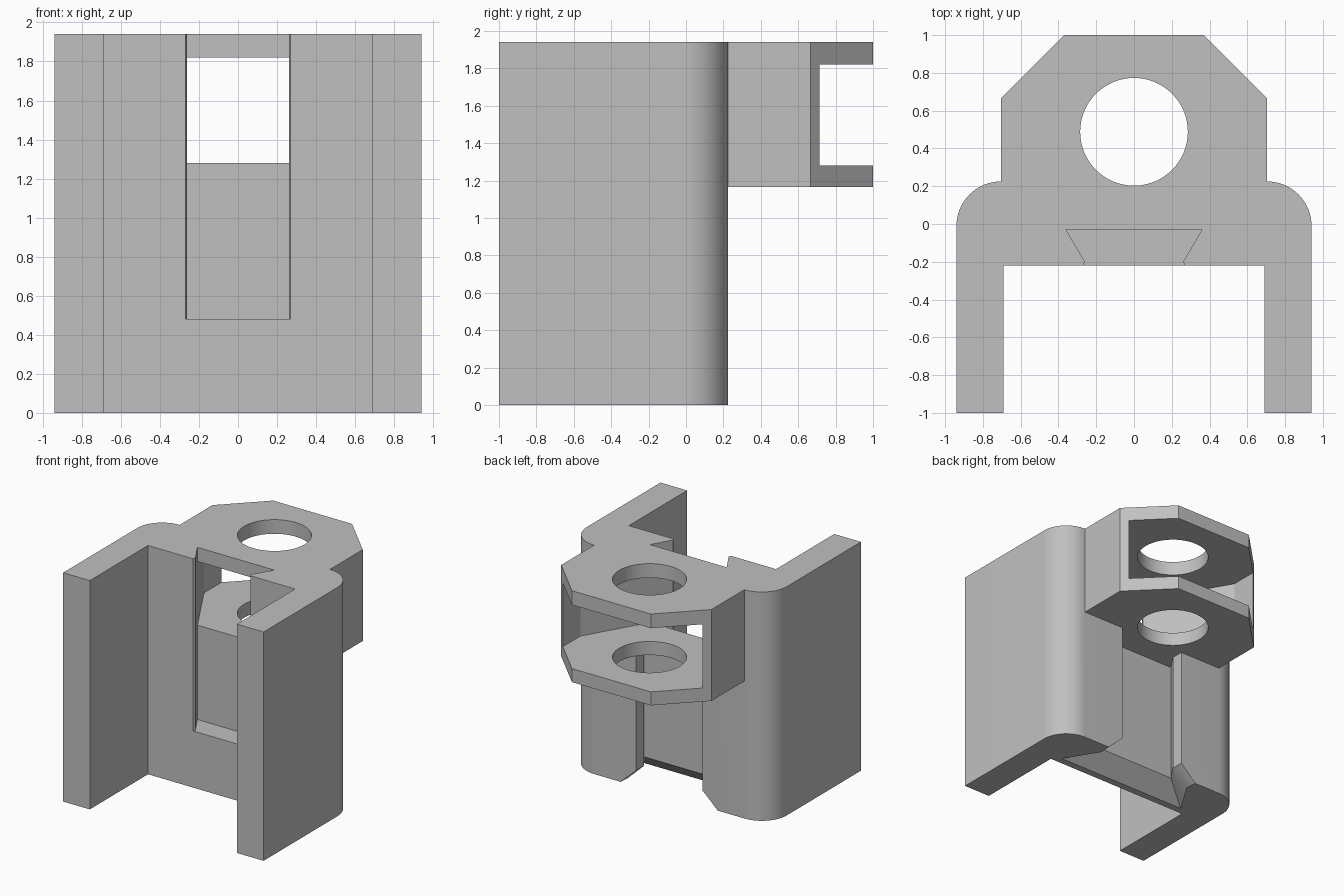
import bpy, bmesh, math

cube = bpy.data.objects.get("Cube")
if cube:
    bpy.data.objects.remove(cube, do_unlink=True)

HEIGHT = 1.94
LUG_Z = 1.165

grey = bpy.data.materials.new("plain grey")
grey.use_nodes = True
colour = (0.53, 0.53, 0.53, 1)
grey.diffuse_color = colour
grey.node_tree.nodes["Principled BSDF"].inputs["Base Color"].default_value = colour


def mirrored(half):
    """Close a right-hand half outline with its mirror image."""
    return half + [(-x, y) for x, y in reversed(half)]


def loft(name, sections):
    """Solid through matching outlines, given as (z, outline) from the bottom up."""
    bm = bmesh.new()
    rings = [[bm.verts.new((x, y, z)) for x, y in pts] for z, pts in sections]
    count = len(rings[0])
    for low, high in zip(rings, rings[1:]):
        for i in range(count):
            j = (i + 1) % count
            bm.faces.new((low[i], low[j], high[j], high[i]))
    bm.faces.new(rings[0][::-1])
    bm.faces.new(rings[-1])
    bmesh.ops.recalc_face_normals(bm, faces=bm.faces)
    mesh = bpy.data.meshes.new(name)
    bm.to_mesh(mesh)
    bm.free()
    obj = bpy.data.objects.new(name, mesh)
    bpy.context.collection.objects.link(obj)
    mesh.materials.append(grey)
    return obj


def prism(name, half, z0, z1):
    pts = mirrored(half)
    return loft(name, [(z0, pts), (z1, pts)])


def combine(target, tool, operation):
    mod = target.modifiers.new(tool.name, 'BOOLEAN')
    mod.operation = operation
    mod.solver = 'EXACT'
    mod.object = tool
    tool.hide_render = True
    bpy.context.view_layer.objects.active = target
    bpy.ops.object.modifier_apply(modifier=mod.name)
    bpy.data.objects.remove(tool, do_unlink=True)


# Channel-shaped body with rounded back corners
radius = 0.235
corner = [(0.705 + radius * math.cos(a), -0.01 + radius * math.sin(a))
          for a in (math.radians(90 * i / 16) for i in range(17))]
body = prism("channel_bracket", [(0.69, -0.22), (0.69, -1), (0.94, -1)] + corner, 0, HEIGHT)

# Dovetail slot in the back, flared at its lower entry
entry = mirrored([(0.625, -0.16), (0.45, 0.125), (0.455, 0.225), (0.455, 0.3)])
slot = mirrored([(0.40, -0.015), (0.31, 0.12), (0.31, 0.225), (0.31, 0.3)])
below = [(x * 1.03, y - 0.02 if y < 0 else y) for x, y in entry]
combine(body, loft("back_slot", [(-0.02, below), (0, entry), (0.135, slot), (LUG_Z, slot)]),
        'DIFFERENCE')

# Chamfered lug at the upper back
combine(body, prism("lug", [(0.705, 0.1), (0.705, 0.665), (0.37, 1)], LUG_Z, HEIGHT), 'UNION')

# Pocket between the lug plates, tapering towards the front
combine(body, prism("lug_pocket", [(0.33, -0.08), (0.655, 0.48), (0.655, 1.1)], 1.28, 1.82),
        'DIFFERENCE')

# Round hole through both plates
circle = [(0.285 * math.cos(a), 0.488 + 0.285 * math.sin(a))
          for a in (math.tau * i / 64 for i in range(64))]
combine(body, loft("lug_hole", [(LUG_Z - 0.1, circle), (HEIGHT + 0.1, circle)]), 'DIFFERENCE')

# Dovetail groove in the front, open at the top
combine(body, prism("front_groove", [(0.27, -0.3), (0.27, -0.22), (0.26, -0.20), (0.36, -0.03)],
                    0.48, HEIGHT + 0.1), 'DIFFERENCE')

bpy.ops.object.select_all(action='DESELECT')
body.select_set(True)
bpy.context.view_layer.objects.active = body
bpy.ops.object.shade_smooth_by_angle(angle=math.radians(25))
